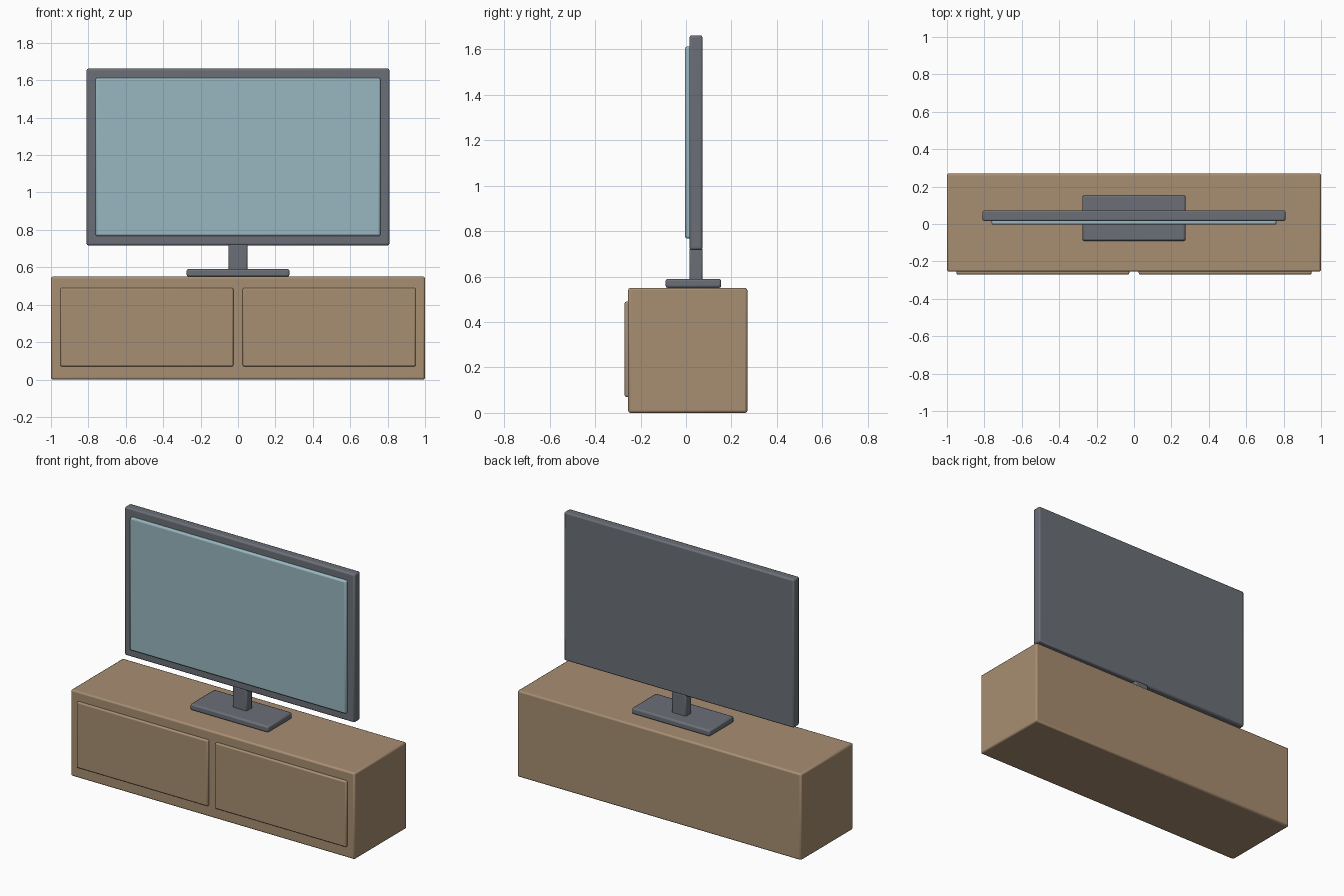
import bpy

if "Cube" in bpy.data.objects:
    bpy.data.objects.remove(bpy.data.objects["Cube"])


def material(name, rgb):
    m = bpy.data.materials.new(name)
    m.diffuse_color = (*rgb, 1)
    m.use_nodes = True
    m.node_tree.nodes["Principled BSDF"].inputs["Base Color"].default_value = m.diffuse_color
    return m


WOOD = material("light brown wood", (0.39, 0.27, 0.168))
PLASTIC = material("dark grey plastic", (0.147, 0.159, 0.184))
GLASS = material("pale blue glass", (0.314, 0.468, 0.527))


def box(name, x, y, z, mat, bevel=0.01):
    """Soft-edged box from (min, max) ranges along each axis."""
    lo, hi = zip(x, y, z)
    bpy.ops.mesh.primitive_cube_add(
        size=1, location=[(a + b) / 2 for a, b in zip(lo, hi)])
    ob = bpy.context.object
    ob.name = name
    ob.scale = [b - a for a, b in zip(lo, hi)]
    bpy.ops.object.transform_apply(location=False, rotation=False, scale=True)
    ob.data.materials.append(mat)
    mod = ob.modifiers.new("soft edges", 'BEVEL')
    mod.width = bevel
    mod.segments = 2
    bpy.ops.object.shade_smooth_by_angle()
    return ob


# Cabinet with two raised door panels
box("cabinet", (-1, 1), (-0.255, 0.27), (0, 0.55), WOOD)
for side, x in (("left", (-0.95, -0.025)), ("right", (0.025, 0.95))):
    box(side + "_door", x, (-0.27, -0.235), (0.07, 0.49), WOOD, 0.008)

# Television stand
box("stand_base", (-0.275, 0.275), (-0.09, 0.155), (0.55, 0.59), PLASTIC)
box("stand_neck", (-0.05, 0.05), (0.015, 0.073), (0.58, 0.725), PLASTIC, 0.008)

# Television body and screen
box("television_frame", (-0.81, 0.81), (0.015, 0.073), (0.717, 1.662), PLASTIC)
box("screen", (-0.762, 0.762), (-0.004, 0.035), (0.767, 1.613), GLASS)
